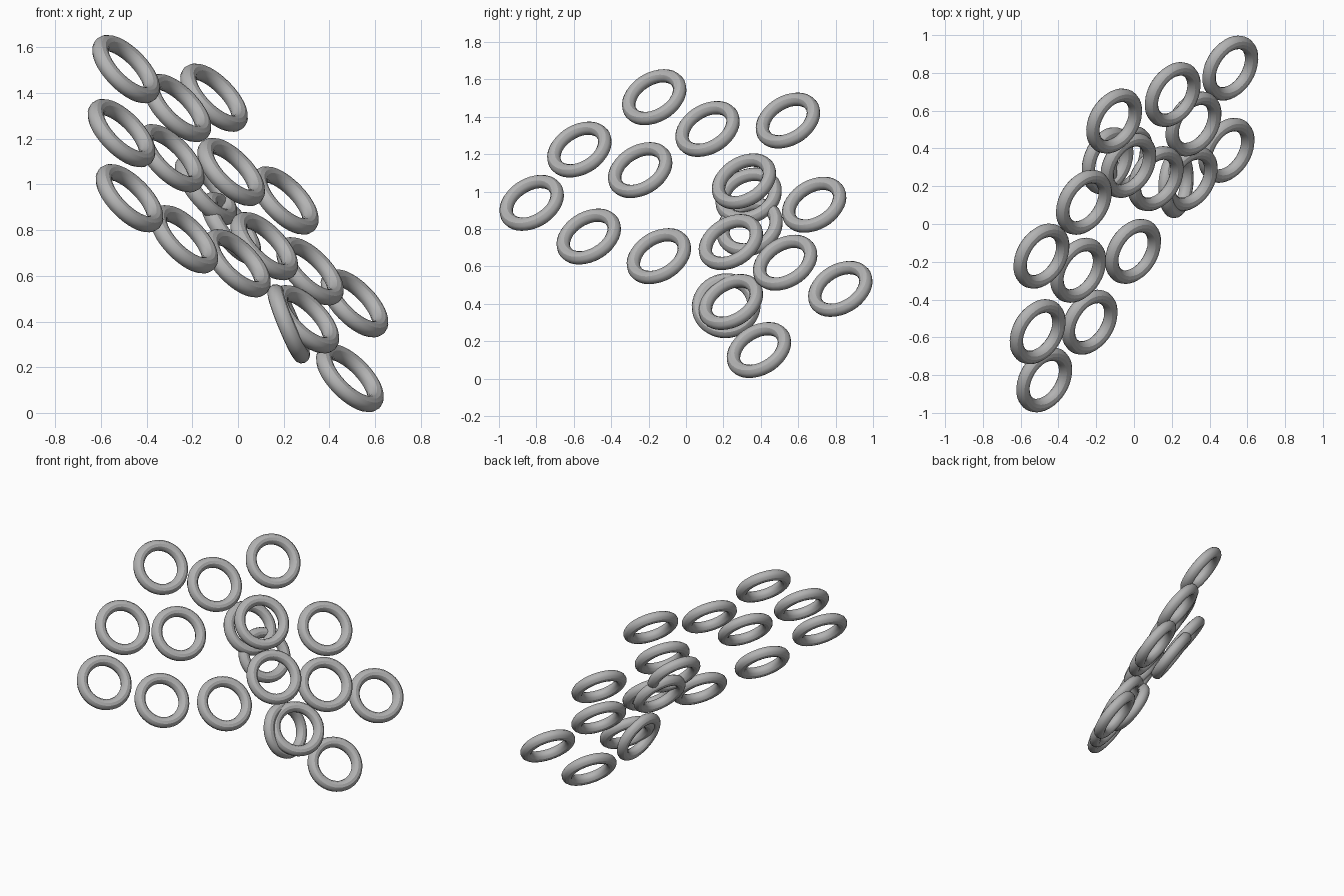
import bpy
from mathutils import Vector

grey = bpy.data.materials.new("plain grey")
grey.diffuse_color = (0.45, 0.45, 0.45, 1)

MAJOR, MINOR = 0.149, 0.036
TILT = (0.654, -0.40, 0.643)      # axis shared by most rings


def ring(name, centre, axis=TILT):
    bpy.ops.mesh.primitive_torus_add(
        major_segments=36, minor_segments=12,
        major_radius=MAJOR, minor_radius=MINOR, location=centre,
        rotation=Vector(axis).to_track_quat('Z', 'Y').to_euler())
    ob = bpy.context.object
    ob.name = name
    ob.data.materials.append(grey)
    bpy.ops.object.shade_smooth_by_angle()


# main sheet of rings
centres = [
    (-0.49, -0.17, 1.505), (-0.51, -0.57, 1.225), (-0.265, 0.115, 1.335),
    (-0.105, 0.545, 1.38), (-0.295, -0.245, 1.115), (-0.475, -0.825, 0.94),
    (-0.235, -0.52, 0.76), (-0.005, -0.145, 0.655), (-0.03, 0.31, 1.055),
    (0.205, 0.685, 0.93), (0.115, 0.24, 0.73), (0.315, 0.53, 0.62),
    (0.51, 0.825, 0.48), (0.295, 0.24, 0.41), (0.49, 0.39, 0.153),
]
for i, c in enumerate(centres):
    ring(f"ring_{i + 1}", c)

# rings tucked behind the sheet, turned a little further
ring("back_ring_upper", (-0.14, 0.335, 0.975), (0.73, -0.30, 0.61))
ring("back_ring_middle", (-0.03, 0.34, 0.81), (0.76, -0.30, 0.57))
ring("back_ring_lower", (0.222, 0.215, 0.39), (0.92, -0.08, 0.38))
